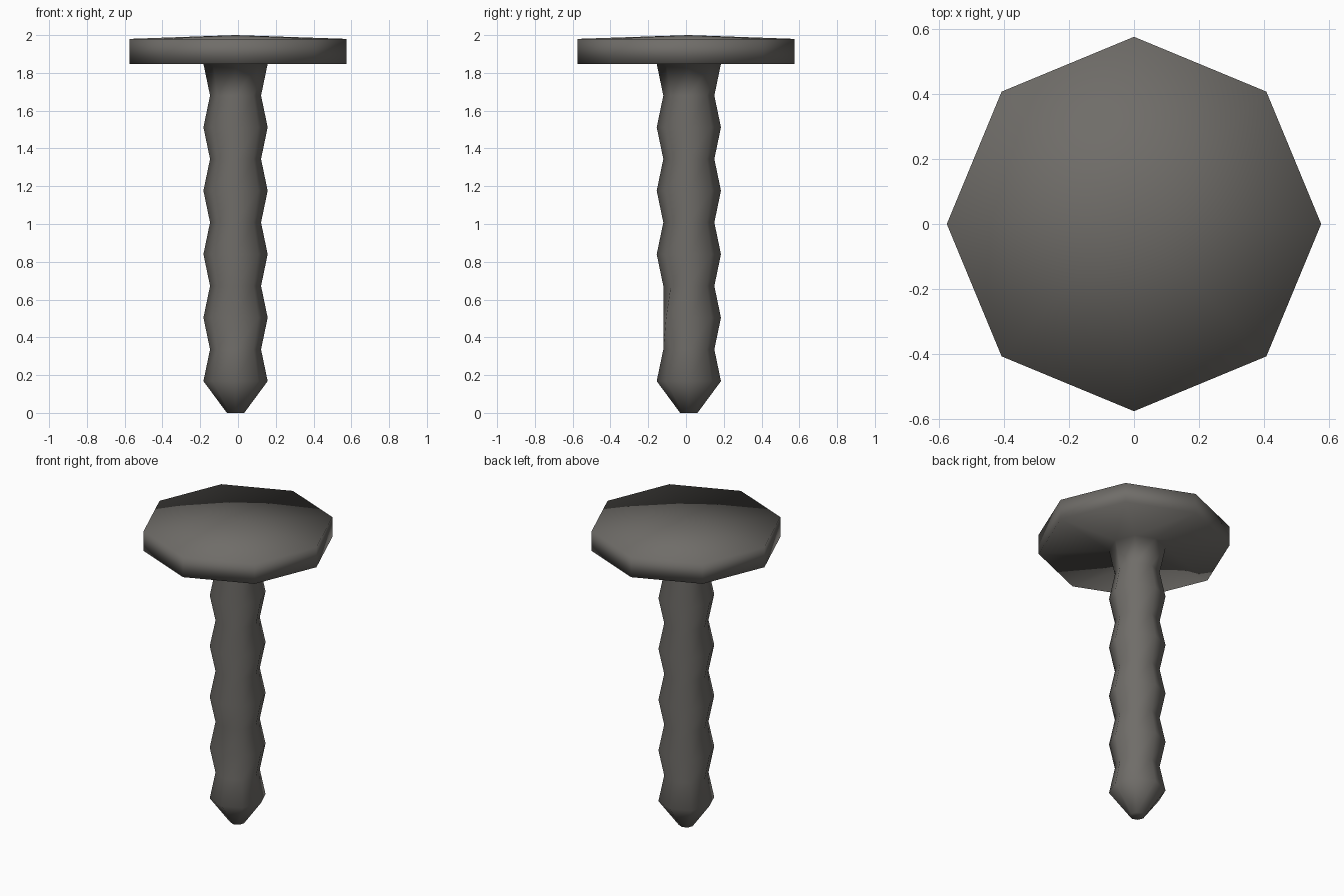
import bpy, bmesh, math

if "Cube" in bpy.data.objects:
    bpy.data.objects.remove(bpy.data.objects["Cube"])

SIDES = 8
CX, CY = -0.013, 0.015   # shaft sits slightly off centre

mat = bpy.data.materials.new("dark_iron")
mat.diffuse_color = (0.16, 0.152, 0.14, 1)
mat.use_nodes = True
mat.node_tree.nodes["Principled BSDF"].inputs["Base Color"].default_value = mat.diffuse_color

bm = bmesh.new()

def ring(r, z, cx=0.0, cy=0.0):
    return [bm.verts.new((cx + r * math.cos(2 * math.pi * i / SIDES),
                          cy + r * math.sin(2 * math.pi * i / SIDES), z))
            for i in range(SIDES)]

# Ridged shaft: blunt tip, then alternating wide and narrow rings
rings = [ring(0.046, 0, CX, CY)]
for k in range(1, 12):
    rings.append(ring(0.17 if k % 2 else 0.135, k * 0.168, CX, CY))
rings[3][6].co.y = -0.12   # dent on the front of one ridge

# Flat octagonal head
rings += [ring(0.575, 1.848), ring(0.575, 1.98)]
for a, b in zip(rings, rings[1:]):
    for i in range(SIDES):
        j = (i + 1) % SIDES
        bm.faces.new((a[i], a[j], b[j], b[i]))

# Tip cap and shallow domed top
bm.faces.new(rings[0][::-1])
apex = bm.verts.new((CX, CY, 2.0))
for i in range(SIDES):
    bm.faces.new((rings[-1][i], rings[-1][(i + 1) % SIDES], apex))

for f in bm.faces:
    f.smooth = True
bm.normal_update()
me = bpy.data.meshes.new("nail")
bm.to_mesh(me)
bm.free()
me.materials.append(mat)
bpy.context.collection.objects.link(bpy.data.objects.new("nail", me))
